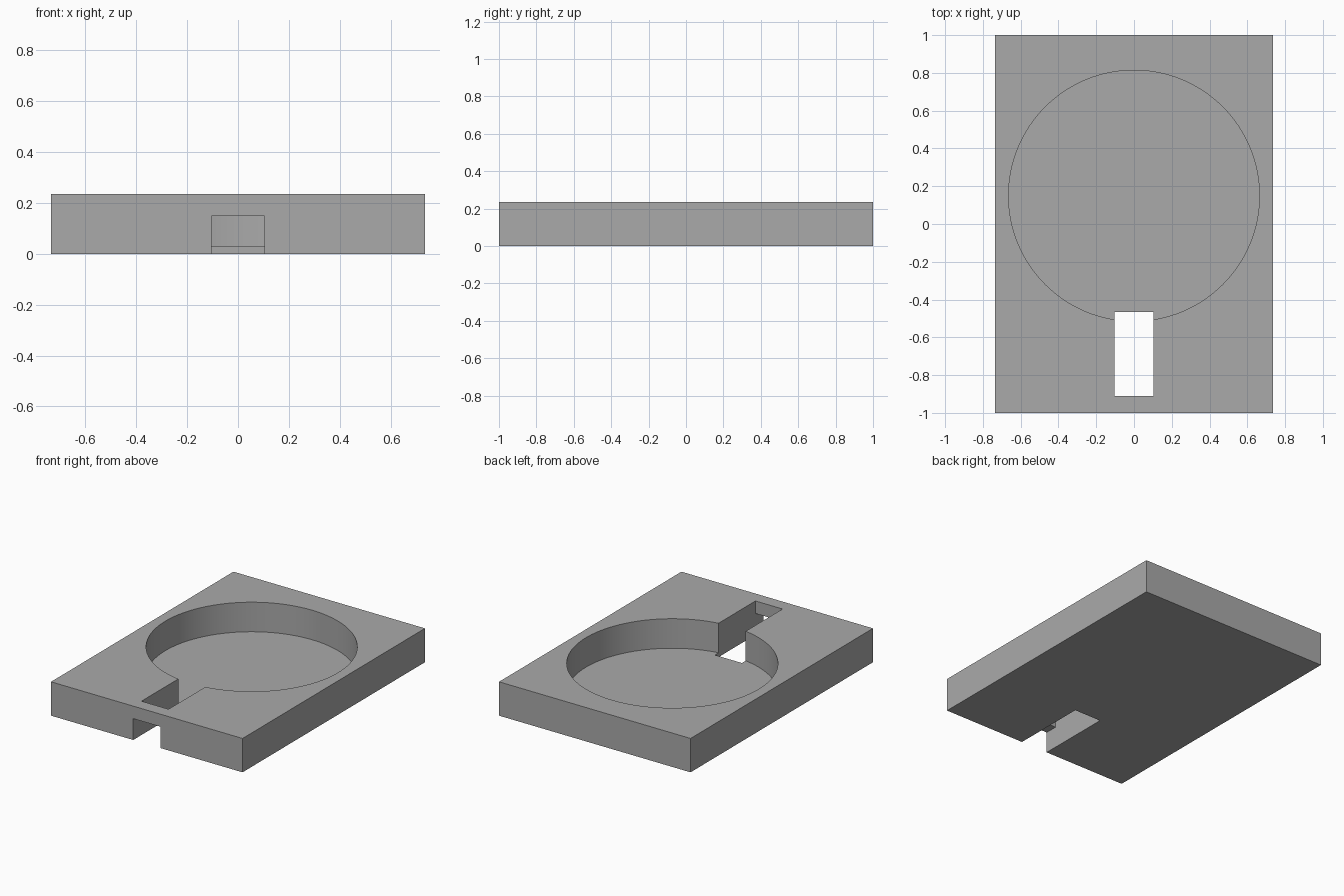
import bpy

default = bpy.data.objects.get("Cube")
if default:
    bpy.data.objects.remove(default, do_unlink=True)

HEIGHT = 0.235
FLOOR = 0.03


def box(name, x, y, z):
    """Box from (min, max) pairs along each axis."""
    bpy.ops.mesh.primitive_cube_add(size=1)
    ob = bpy.context.object
    ob.name = name
    for v in ob.data.vertices:
        for i, (low, high) in enumerate((x, y, z)):
            v.co[i] = low if v.co[i] < 0 else high
    return ob


def cut(target, cutter):
    """Subtract the cutter from the target and discard it."""
    cutter.hide_render = True
    mod = target.modifiers.new(cutter.name, 'BOOLEAN')
    mod.operation = 'DIFFERENCE'
    mod.solver = 'EXACT'
    mod.object = cutter
    bpy.context.view_layer.objects.active = target
    bpy.ops.object.modifier_apply(modifier=mod.name)
    bpy.data.objects.remove(cutter, do_unlink=True)


# Rectangular block
holder = box("holder_block", (-0.735, 0.735), (-1, 1), (0, HEIGHT))

# Round pocket with a thin floor
bpy.ops.mesh.primitive_cylinder_add(vertices=128, radius=0.664, depth=0.4,
                                    location=(0, 0.15, FLOOR + 0.2))
pocket = bpy.context.object
pocket.name = "pocket_cutter"
cut(holder, pocket)

# Slot through the full height, reaching into the pocket
slot_x = (-0.104, 0.104)
cut(holder, box("slot_cutter", slot_x, (-0.91, -0.465), (-0.1, 0.4)))

# Front notch under the bridge
cut(holder, box("notch_cutter", slot_x, (-1.1, -0.7), (-0.1, 0.148)))

# Plain grey material
grey = bpy.data.materials.new("plain_grey")
grey.use_nodes = True
colour = (0.4, 0.4, 0.4, 1)
grey.diffuse_color = colour
grey.node_tree.nodes["Principled BSDF"].inputs["Base Color"].default_value = colour
holder.data.materials.clear()
holder.data.materials.append(grey)

# Smooth pocket wall, crisp edges elsewhere
bpy.ops.object.select_all(action='DESELECT')
holder.select_set(True)
bpy.context.view_layer.objects.active = holder
bpy.ops.object.shade_smooth_by_angle()
